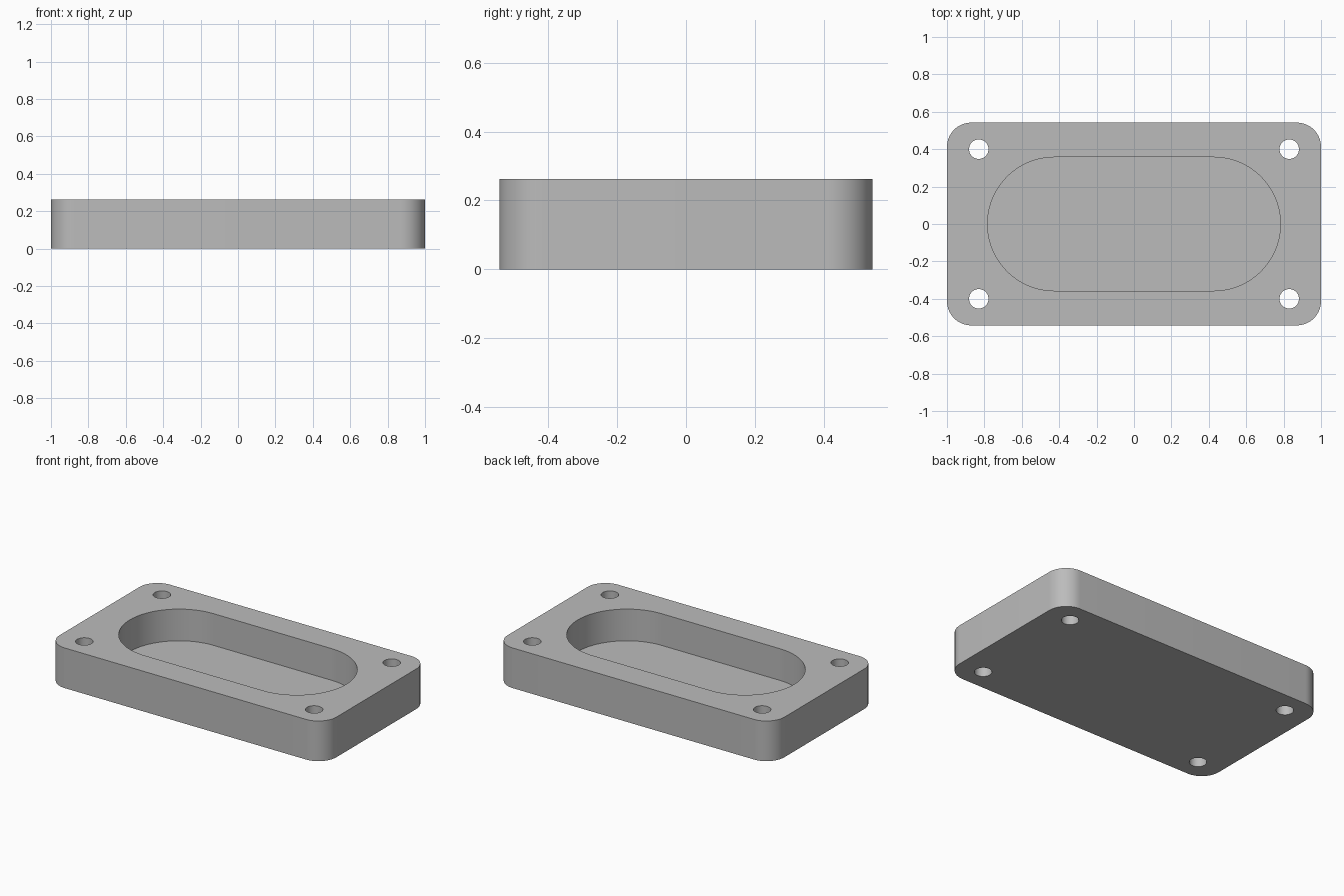
import bpy
import bmesh
from math import cos, sin, pi, radians

HALF_X, HALF_Y, HEIGHT = 1.0, 0.542, 0.262
CORNER_R = 0.13
POCKET_X, POCKET_Y, FLOOR_Z = 0.783, 0.357, 0.055
HOLE_X, HOLE_Y, HOLE_R = 0.83, 0.4, 0.052
OVER = 0.1  # cutter overshoot

old = bpy.data.objects.get("Cube")
if old:
    bpy.data.objects.remove(old, do_unlink=True)

grey = bpy.data.materials.new("plain grey")
grey.use_nodes = True
colour = (0.5, 0.5, 0.5, 1)
grey.diffuse_color = colour
grey.node_tree.nodes["Principled BSDF"].inputs["Base Color"].default_value = colour


def rounded_prism(name, hx, hy, r, z0, z1, centre=(0, 0), steps=16):
    """Upright prism with a rounded rectangle outline."""
    bm = bmesh.new()
    corners = [(1, 1), (-1, 1), (-1, -1), (1, -1)]
    ring = []
    for quarter, (sx, sy) in enumerate(corners):
        for i in range(steps + 1):
            a = (quarter + i / steps) * pi / 2
            ring.append(bm.verts.new((centre[0] + sx * (hx - r) + r * cos(a),
                                      centre[1] + sy * (hy - r) + r * sin(a), z0)))
    bmesh.ops.remove_doubles(bm, verts=ring, dist=1e-5)
    base = bm.faces.new(bm.verts[:])
    top = bmesh.ops.extrude_face_region(bm, geom=[base])
    verts = [g for g in top["geom"] if isinstance(g, bmesh.types.BMVert)]
    bmesh.ops.translate(bm, verts=verts, vec=(0, 0, z1 - z0))
    bmesh.ops.recalc_face_normals(bm, faces=bm.faces[:])
    mesh = bpy.data.meshes.new(name)
    bm.to_mesh(mesh)
    bm.free()
    mesh.materials.append(grey)
    obj = bpy.data.objects.new(name, mesh)
    bpy.context.collection.objects.link(obj)
    return obj


# Solid block with rounded upright edges
block = rounded_prism("housing_block", HALF_X, HALF_Y, CORNER_R, 0, HEIGHT)

# Cutters: the blind slot pocket and four through holes
cutters = [rounded_prism("pocket_cutter", POCKET_X, POCKET_Y, POCKET_Y,
                         FLOOR_Z, HEIGHT + OVER, steps=24)]
for sx in (-1, 1):
    for sy in (-1, 1):
        cutters.append(rounded_prism("hole_cutter", HOLE_R, HOLE_R, HOLE_R, -OVER,
                                     HEIGHT + OVER, (sx * HOLE_X, sy * HOLE_Y), 10))

bpy.ops.object.select_all(action="DESELECT")
bpy.context.view_layer.objects.active = block
block.select_set(True)
for cutter in cutters:
    cutter.hide_render = True
    cut = block.modifiers.new(cutter.name, "BOOLEAN")
    cut.operation = "DIFFERENCE"
    cut.solver = "EXACT"
    cut.object = cutter
    bpy.ops.object.modifier_apply(modifier=cut.name)
    bpy.data.objects.remove(cutter, do_unlink=True)

# Smooth walls, sharp rims
bpy.ops.object.shade_smooth_by_angle(angle=radians(30))
